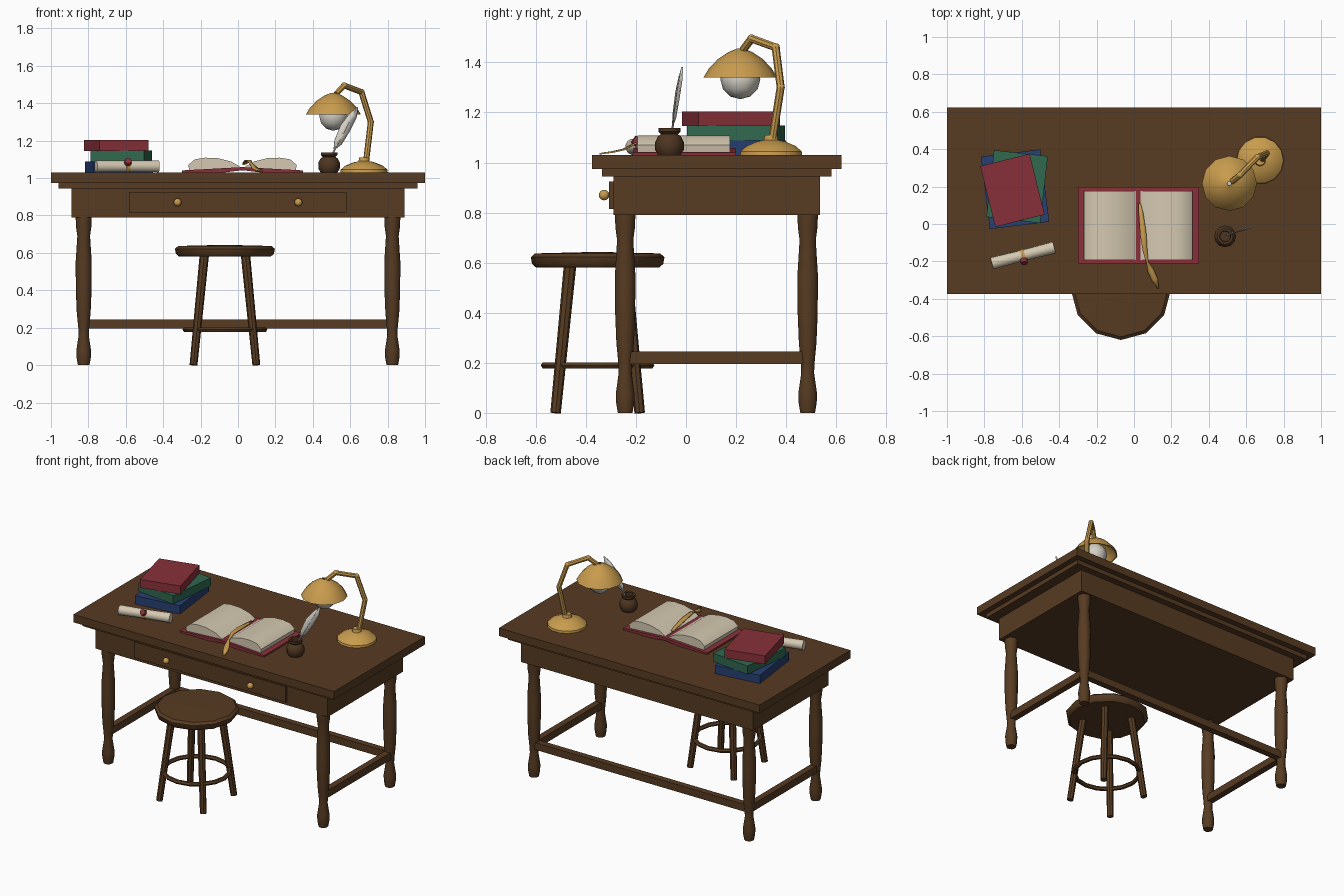
import bpy, bmesh, math
from mathutils import Vector, Matrix

cube = bpy.data.objects.get("Cube")
if cube:
    bpy.data.objects.remove(cube, do_unlink=True)


def material(name, rgb):
    m = bpy.data.materials.new(name)
    m.use_nodes = True
    color = (*rgb, 1)
    m.diffuse_color = color
    node = next(n for n in m.node_tree.nodes if n.type == 'BSDF_PRINCIPLED')
    node.inputs["Base Color"].default_value = color
    node.inputs["Roughness"].default_value = 0.7
    return m


WOOD = material("brown wood", (.095, .044, .016))
GOLD = material("brass gold", (.58, .33, .075))
CREAM = material("cream paper", (.66, .58, .44))
RED = material("dark red", (.25, .03, .042))
GREEN = material("dark green", (.03, .14, .078))
BLUE = material("dark blue", (.02, .05, .17))
GLASS = material("pale glass", (.66, .63, .56))
INK = material("dark bronze", (.075, .036, .015))


def finish(name, bm, mat, smooth=True):
    bmesh.ops.recalc_face_normals(bm, faces=bm.faces)
    mesh = bpy.data.meshes.new(name)
    bm.to_mesh(mesh)
    bm.free()
    mesh.materials.append(mat)
    ob = bpy.data.objects.new(name, mesh)
    bpy.context.collection.objects.link(ob)
    if smooth:
        bpy.ops.object.select_all(action='DESELECT')
        ob.select_set(True)
        bpy.context.view_layer.objects.active = ob
        bpy.ops.object.shade_smooth_by_angle(angle=math.radians(40))
    return ob


def box(name, mat, x, y, z, angle=0):
    """Box from (min, max) pairs, turned about its own centre."""
    size = [b - a for a, b in (x, y, z)]
    mid = [(a + b) / 2 for a, b in (x, y, z)]
    bm = bmesh.new()
    bmesh.ops.create_cube(bm, size=1)
    bm.transform(Matrix.Translation(mid) @ Matrix.Rotation(math.radians(angle), 4, 'Z')
                 @ Matrix.Diagonal((*size, 1)))
    return finish(name, bm, mat, False)


def lathe(name, mat, profile, at=(0, 0, 0), sides=12, axis=(0, 0, 1), closed=False):
    """Turned part from (radius, height) points along an axis."""
    turn = Vector((0, 0, 1)).rotation_difference(Vector(axis)).to_matrix().to_4x4()
    bm = bmesh.new()
    rings = [[bm.verts.new((r * math.cos(a), r * math.sin(a), h))
              for a in (math.tau * i / sides for i in range(sides))] for r, h in profile]
    pairs = list(zip(rings, rings[1:]))
    if closed:
        pairs.append((rings[-1], rings[0]))
    else:
        bm.faces.new(rings[0])
        bm.faces.new(rings[-1])
    for low, high in pairs:
        for i in range(sides):
            j = (i + 1) % sides
            bm.faces.new((low[i], low[j], high[j], high[i]))
    bm.transform(Matrix.Translation(at) @ turn)
    return finish(name, bm, mat)


def rod(name, mat, a, b, r1, r2, sides=8):
    d = Vector(b) - Vector(a)
    return lathe(name, mat, [(r1, 0), (r2, d.length)], a, sides, d)


def ball(name, mat, at, r, scale=(1, 1, 1), u=12, v=8):
    bm = bmesh.new()
    bmesh.ops.create_uvsphere(bm, u_segments=u, v_segments=v, radius=r)
    bm.transform(Matrix.Translation(at) @ Matrix.Diagonal((*scale, 1)))
    return finish(name, bm, mat)


def extrude_y(name, mat, outline, y0, y1):
    """Closed (x, z) outline drawn out along y."""
    bm = bmesh.new()
    face = bm.faces.new([bm.verts.new((x, y0, z)) for x, z in outline])
    ext = bmesh.ops.extrude_face_region(bm, geom=[face])["geom"]
    bmesh.ops.translate(bm, vec=(0, y1 - y0, 0),
                        verts=[e for e in ext if isinstance(e, bmesh.types.BMVert)])
    return finish(name, bm, mat)


def strip(name, mat, stations, across, thick):
    """Thin plate along (point, half width) stations."""
    bm = bmesh.new()
    side = Vector(across).normalized()
    rows = [[bm.verts.new(Vector(p) + side * w * s) for s in (-1, 1)] for p, w in stations]
    for a, b in zip(rows, rows[1:]):
        bm.faces.new((a[0], a[1], b[1], b[0]))
    ob = finish(name, bm, mat)
    mod = ob.modifiers.new("thickness", 'SOLIDIFY')
    mod.thickness = thick
    mod.offset = 0
    return ob


# Desk top, apron and drawer
box("desk_top", WOOD, (-1, 1), (-.375, .622), (.975, 1.03))
box("desk_top_moulding", WOOD, (-.96, .96), (-.335, .582), (.945, .975))
box("apron", WOOD, (-.89, .89), (-.29, .535), (.79, .945))
box("drawer_front", WOOD, (-.583, .58), (-.307, -.28), (.815, .925))
for s in (-1, 1):
    ball("drawer_knob", GOLD, (s * .323, -.327, .87), .021)
    rod("knob_stem", GOLD, (s * .323, -.3, .87), (s * .323, -.32, .87), .01, .01)

# Turned desk legs and stretchers
leg = [(.031, 0), (.038, .04), (.039, .08), (.027, .16), (.029, .2), (.037, .28),
       (.042, .4), (.043, .55), (.034, .69), (.041, .74), (.043, .79)]
for x in (-.825, .825):
    for y in (-.243, .486):
        lathe("desk_leg", WOOD, leg, (x, y, 0), 10)
    box("side_stretcher", WOOD, (x - .022, x + .022), (-.23, .47), (.195, .245))
box("back_stretcher", WOOD, (-.81, .81), (.464, .508), (.195, .245))

# Stool
SX, SY = -.07, -.353
lathe("stool_seat", WOOD, [(.245, .58), (.262, .595), (.267, .622), (.25, .637), (.05, .642)],
      (SX, SY, 0))
for sx in (-1, 1):
    for sy in (-1, 1):
        rod("stool_leg", WOOD, (SX + sx * .168, SY + sy * .168, 0),
            (SX + sx * .11, SY + sy * .11, .59), .021, .025)
ring = [(.211 + .016 * math.cos(a), .19 + .014 * math.sin(a))
        for a in (math.tau * i / 6 for i in range(6))]
lathe("stool_ring", WOOD, ring, (SX, SY, 0), 16, closed=True)

# Lamp
lathe("lamp_base", GOLD, [(.127, 1.03), (.125, 1.045), (.1, 1.066), (.06, 1.083),
                          (.03, 1.09), (.026, 1.11)], (.674, .34, 0), 14)
arm = [(.685, .345, 1.09), (.71, .378, 1.3), (.66, .358, 1.46), (.567, .262, 1.495),
       (.525, .228, 1.45)]
for a, b in zip(arm, arm[1:]):
    rod("lamp_arm", GOLD, a, b, .016, .016)
for p in arm[1:-1]:
    ball("lamp_joint", GOLD, p, .017, u=8, v=6)
lathe("lamp_shade", GOLD, [(.147, 1.34), (.126, 1.375), (.09, 1.413), (.05, 1.44), (.012, 1.456),
                           (.01, 1.448), (.048, 1.432), (.086, 1.405), (.12, 1.37), (.14, 1.34)],
      (.51, .217, 0), 12, closed=True)
ball("lamp_bulb", GLASS, (.51, .217, 1.333), .08, u=10, v=6)

# Inkwell with standing quill
lathe("inkwell", INK, [(.045, 1.03), (.057, 1.05), (.058, 1.08), (.046, 1.105), (.034, 1.113),
                       (.044, 1.123), (.044, 1.138), (.03, 1.138), (.028, 1.12)],
      (.487, -.066, 0))
rod("quill_shaft", GLASS, (.49, -.06, 1.1), (.63, -.018, 1.37), .005, .003, 6)
strip("quill_vane", GLASS, [((.515, -.052, 1.155), .004), ((.535, -.046, 1.19), .022),
                            ((.575, -.034, 1.27), .03), ((.615, -.022, 1.335), .022),
                            ((.64, -.015, 1.38), .002)], (.85, .18, -.45), .006)

# Open book
CX = .024
page = [(.285, 1.043), (.29, 1.07), (.255, 1.1), (.2, 1.109), (.13, 1.106),
        (.06, 1.088), (.012, 1.06), (.012, 1.052)]
cover = [(.323, 1.03), (.323, 1.041), (.012, 1.058), (0, 1.058), (0, 1.042), (.1, 1.03)]
for s in (-1, 1):
    extrude_y("book_pages", CREAM, [(CX + s * x, z) for x, z in page], -.193, .176)
    extrude_y("book_cover", RED, [(CX + s * x, z) for x, z in cover], -.21, .197)
strip("bookmark_feather", GOLD, [((.03, .11, 1.073), .006), ((.038, .05, 1.08), .013),
                                 ((.05, -.06, 1.092), .017), ((.06, -.15, 1.094), .012),
                                 ((.072, -.205, 1.075), .006), ((.09, -.25, 1.052), .018),
                                 ((.11, -.295, 1.042), .017), ((.13, -.345, 1.035), .003)],
      (1, .2, 0), .006)

# Stacked books: colour, centre, size, bottom, turn
for name, mat, cx, cy, w, d, z, turn in (
        ("lower_book", BLUE, -.636, .186, .32, .39, 1.03, 7),
        ("middle_book", GREEN, -.625, .2, .29, .36, 1.089, -6.5),
        ("upper_book", RED, -.65, .18, .272, .335, 1.146, 14)):
    box(name, mat, (cx - w / 2, cx + w / 2), (cy - d / 2, cy + d / 2), (z, z + .058), turn)

# Tied scroll
along = Vector((.345, .088, 0)).normalized()
mid = Vector((-.593, -.168, 1.063))
lathe("scroll", CREAM, [(.02, -.174), (.033, -.172), (.031, -.05), (.031, .05), (.033, .172),
                        (.02, .174)], mid, 12, along)
lathe("scroll_band", GOLD, [(.035, -.01), (.035, .01)], mid, 12, along)
rod("scroll_seal", RED, mid + Vector((.004, -.024, .018)), mid + Vector((.006, -.042, .03)),
    .021, .018, 10)
